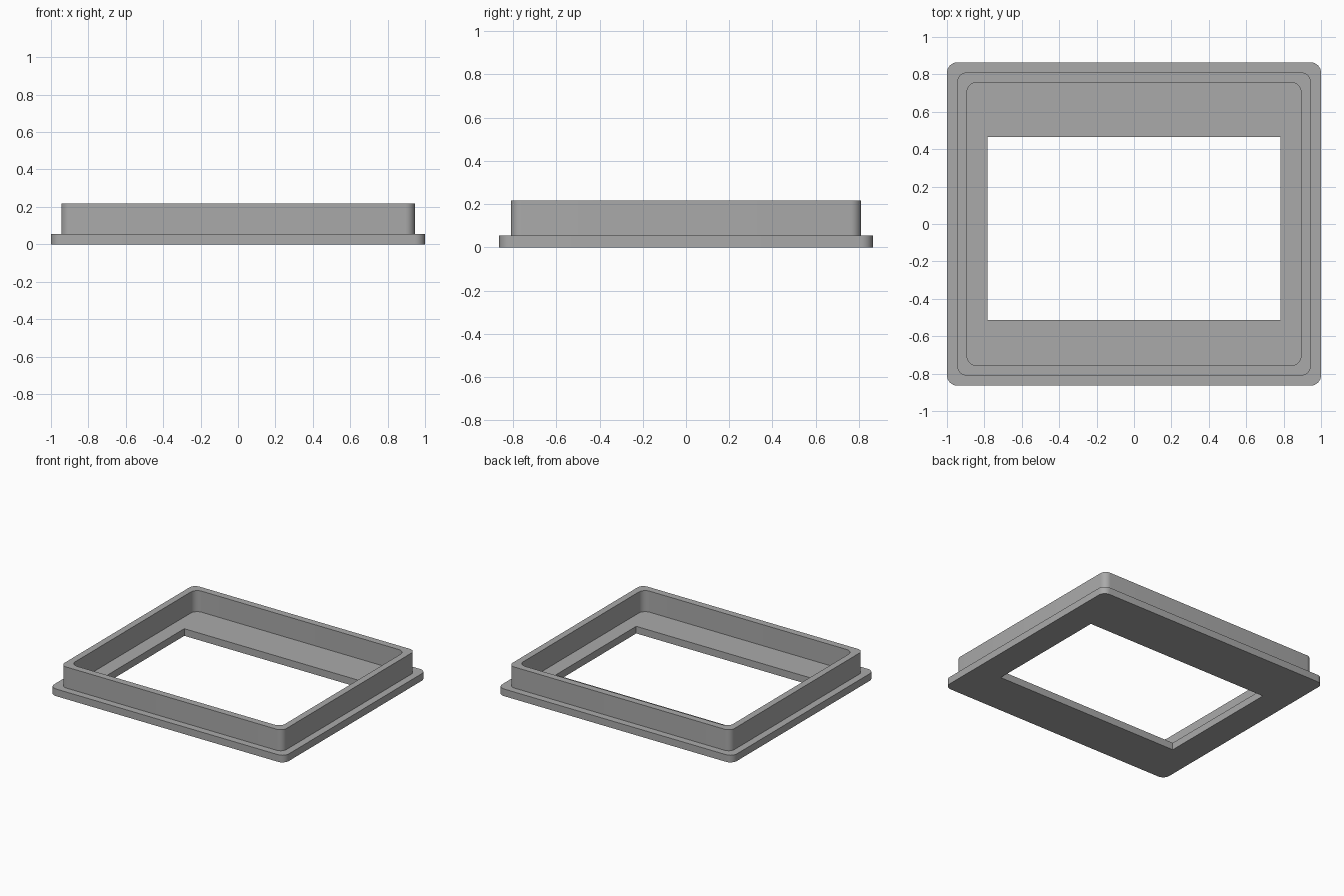
import bpy
import bmesh
from math import cos, sin, pi, radians

cube = bpy.data.objects.get("Cube")
if cube:
    bpy.data.objects.remove(cube, do_unlink=True)

grey = bpy.data.materials.new("plain grey")
grey.use_nodes = True
colour = (0.4, 0.4, 0.4, 1)
grey.diffuse_color = colour
grey.node_tree.nodes["Principled BSDF"].inputs["Base Color"].default_value = colour

STEPS = 8          # segments per rounded corner
BASE_TOP = 0.055
WALL_TOP = 0.217


def rounded_loop(bm, outline, z):
    """Ring of vertices around a rectangle with rounded corners."""
    half_x, half_y, radius, centre_y = outline
    ring = []
    for corner, (sx, sy) in enumerate([(1, 1), (-1, 1), (-1, -1), (1, -1)]):
        for i in range(STEPS + 1):
            a = (corner + i / STEPS) * pi / 2
            x = sx * (half_x - radius) + radius * cos(a)
            y = centre_y + sy * (half_y - radius) + radius * sin(a)
            ring.append(bm.verts.new((x, y, z)))
    return ring


# Outlines: half width, half depth, corner radius, centre y
opening = (0.783, 0.489, 0, -0.024)
flange = (1.0, 0.864, 0.055, 0)
wall_outer = (0.945, 0.81, 0.05, 0)
wall_inner = (0.894, 0.757, 0.055, 0)

# Cross-section of the frame, from the opening outward, up and back in
section = [
    (opening, 0), (flange, 0), (flange, BASE_TOP),
    (wall_outer, BASE_TOP), (wall_outer, WALL_TOP),
    (wall_inner, WALL_TOP), (wall_inner, BASE_TOP), (opening, BASE_TOP),
]

bm = bmesh.new()
rings = [rounded_loop(bm, outline, z) for outline, z in section]
for k, ring in enumerate(rings):
    above = rings[(k + 1) % len(rings)]
    for i in range(len(ring)):
        j = (i + 1) % len(ring)
        bm.faces.new((ring[i], ring[j], above[j], above[i]))

# Collapse the coincident points at the square corners of the opening
bmesh.ops.remove_doubles(bm, verts=bm.verts, dist=0.0001)
bmesh.ops.recalc_face_normals(bm, faces=bm.faces)

mesh = bpy.data.meshes.new("bezel_frame")
bm.to_mesh(mesh)
bm.free()
mesh.materials.append(grey)
frame = bpy.data.objects.new("bezel_frame", mesh)
bpy.context.collection.objects.link(frame)

bpy.ops.object.select_all(action="DESELECT")
frame.select_set(True)
bpy.context.view_layer.objects.active = frame
bpy.ops.object.shade_smooth_by_angle(angle=radians(30))
